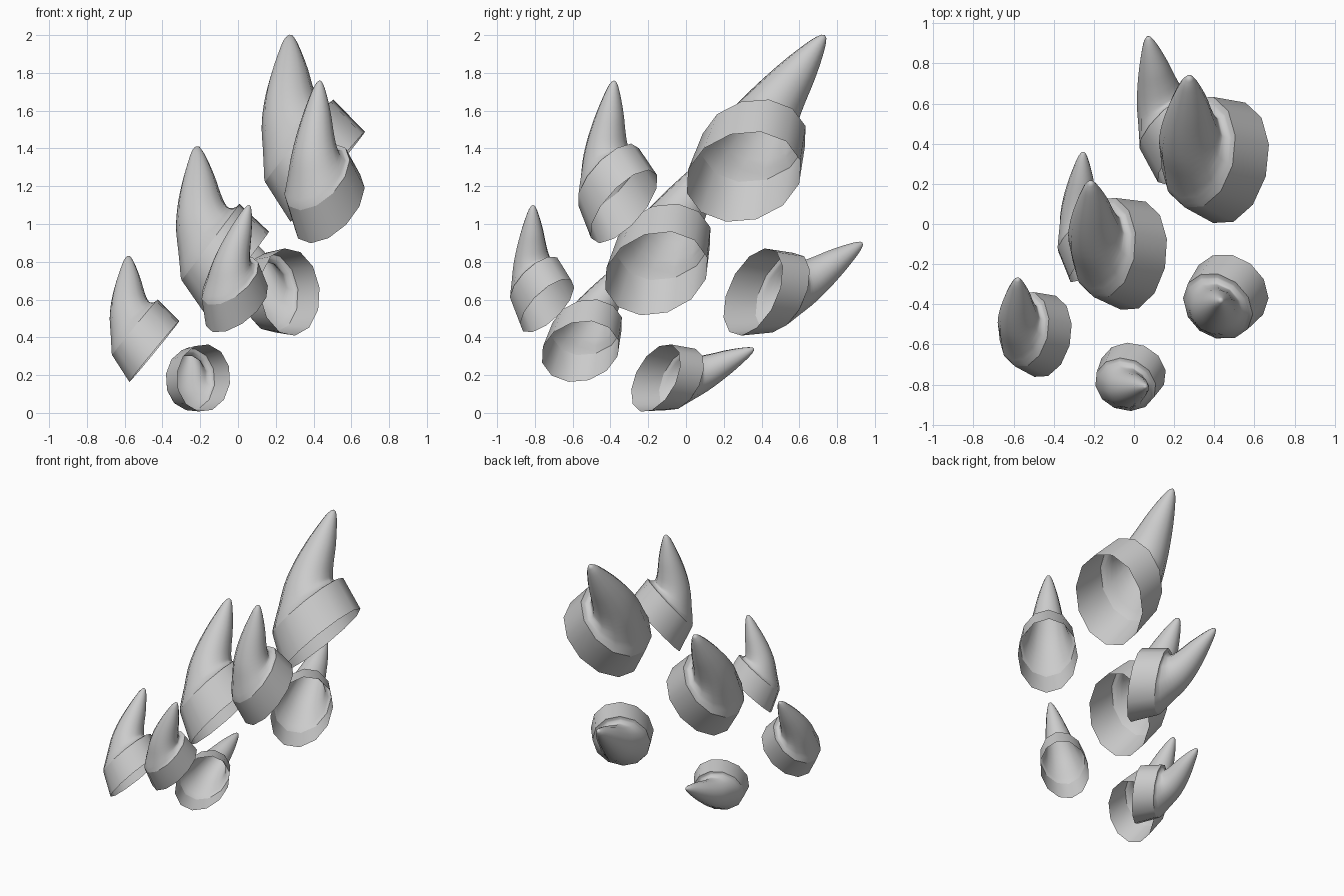
import bpy, bmesh, math
from mathutils import Vector, Matrix

if "Cube" in bpy.data.objects:
    bpy.data.objects.remove(bpy.data.objects["Cube"])

SIDES = 12
# Sections in the bend plane: sideways offset, height, radius along bend, radius across, tilt
COLLAR = [(0.0, 0.0, 0.333, 0.266, 0), (0.07, 0.238, 0.303, 0.247, 0)]
HORN = [(0.064, 0.25, 0.28, 0.23, 2), (0.118, 0.315, 0.203, 0.192, 14),
        (0.202, 0.384, 0.156, 0.158, 36), (0.30, 0.448, 0.126, 0.129, 49),
        (0.405, 0.510, 0.098, 0.1, 54), (0.50, 0.568, 0.066, 0.068, 56),
        (0.57, 0.612, 0.038, 0.038, 57), (0.605, 0.632, 0.016, 0.016, 57)]
TIP = Vector((0.612, 0, 0.637))

bone = bpy.data.materials.new("bone_grey")
bone.diffuse_color = (0.6, 0.6, 0.6, 1)
bone.use_nodes = True
bone.node_tree.nodes["Principled BSDF"].inputs["Base Color"].default_value = bone.diffuse_color


def smooth_sections(secs, steps=3):
    """Catmull-Rom interpolation between horn sections."""
    out = []
    for i in range(len(secs) - 1):
        p0, p1 = secs[max(i - 1, 0)], secs[i]
        p2, p3 = secs[i + 1], secs[min(i + 2, len(secs) - 1)]
        for k in range(steps):
            t = k / steps
            out.append(tuple(0.5 * (2 * b + (c - a) * t + (2 * a - 5 * b + 4 * c - d) * t * t
                                    + (3 * b - a - 3 * c + d) * t ** 3)
                             for a, b, c, d in zip(p0, p1, p2, p3)))
    return out + [secs[-1]]


def placement(base, axis, tip):
    """Frame that puts the horn's base centre and tip exactly in place."""
    span = tip - base
    t = span.normalized()
    hinge = axis.cross(t).normalized()
    z = Matrix.Rotation(-math.atan2(TIP.x, TIP.z), 3, hinge) @ t
    x = hinge.cross(z)
    rot = Matrix((x, hinge, z)).transposed().to_4x4()
    return Matrix.Translation(base) @ rot @ Matrix.Scale(span.length / TIP.length, 4)


def spike(name, base, axis, tip, across=1.0):
    bm = bmesh.new()
    rings = []
    for n, (off, h, ra, rb, tilt) in enumerate(COLLAR + smooth_sections(HORN)):
        a = math.radians(tilt)
        rb *= across if n < 3 else 1.0
        ring = []
        for i in range(SIDES):
            w = 2 * math.pi * i / SIDES
            c, s = ra * math.cos(w), rb * math.sin(w)
            ring.append(bm.verts.new((off + c * math.cos(a), s, h - c * math.sin(a))))
        rings.append(ring)
    # collar and horn walls, open at the base
    for lo, hi in zip(rings, rings[1:]):
        for i in range(SIDES):
            j = (i + 1) % SIDES
            bm.faces.new((lo[i], lo[j], hi[j], hi[i]))
    # pointed end
    top = bm.verts.new(TIP)
    for i in range(SIDES):
        bm.faces.new((rings[-1][i], rings[-1][(i + 1) % SIDES], top))
    for f in bm.faces:
        f.smooth = True
    # crisp rim where the horn leaves the collar
    for i in range(SIDES):
        bm.edges.get((rings[1][i], rings[1][(i + 1) % SIDES])).smooth = False
    bm.transform(placement(Vector(base), Vector(axis), Vector(tip)))
    me = bpy.data.meshes.new(name)
    bm.to_mesh(me)
    bm.free()
    me.materials.append(bone)
    bpy.context.collection.objects.link(bpy.data.objects.new(name, me))


LEAN = (-0.757, 0.045, 0.65)
FRONT = (-0.44, -0.56, 0.70)
BACK = (-0.64, 0.70, -0.30)
# main row
spike("large_spike", (0.475, 0.305, 1.25), LEAN, (0.275, 0.735, 2.0), 1.06)
spike("middle_spike", (-0.003, -0.158, 0.738), LEAN, (-0.217, 0.21, 1.41), 1.06)
spike("small_spike", (-0.443, -0.56, 0.325), LEAN, (-0.58, -0.272, 0.83), 1.06)
# front row
spike("front_upper_spike", (0.483, -0.328, 1.092), FRONT, (0.433, -0.38, 1.76))
spike("front_lower_spike", (-0.006, -0.735, 0.567), FRONT, (0.06, -0.81, 1.10))
# back row
spike("back_upper_spike", (0.275, 0.355, 0.64), BACK, (0.07, 0.935, 0.90))
spike("back_lower_spike", (-0.182, -0.16, 0.185), BACK, (-0.253, 0.36, 0.34))
